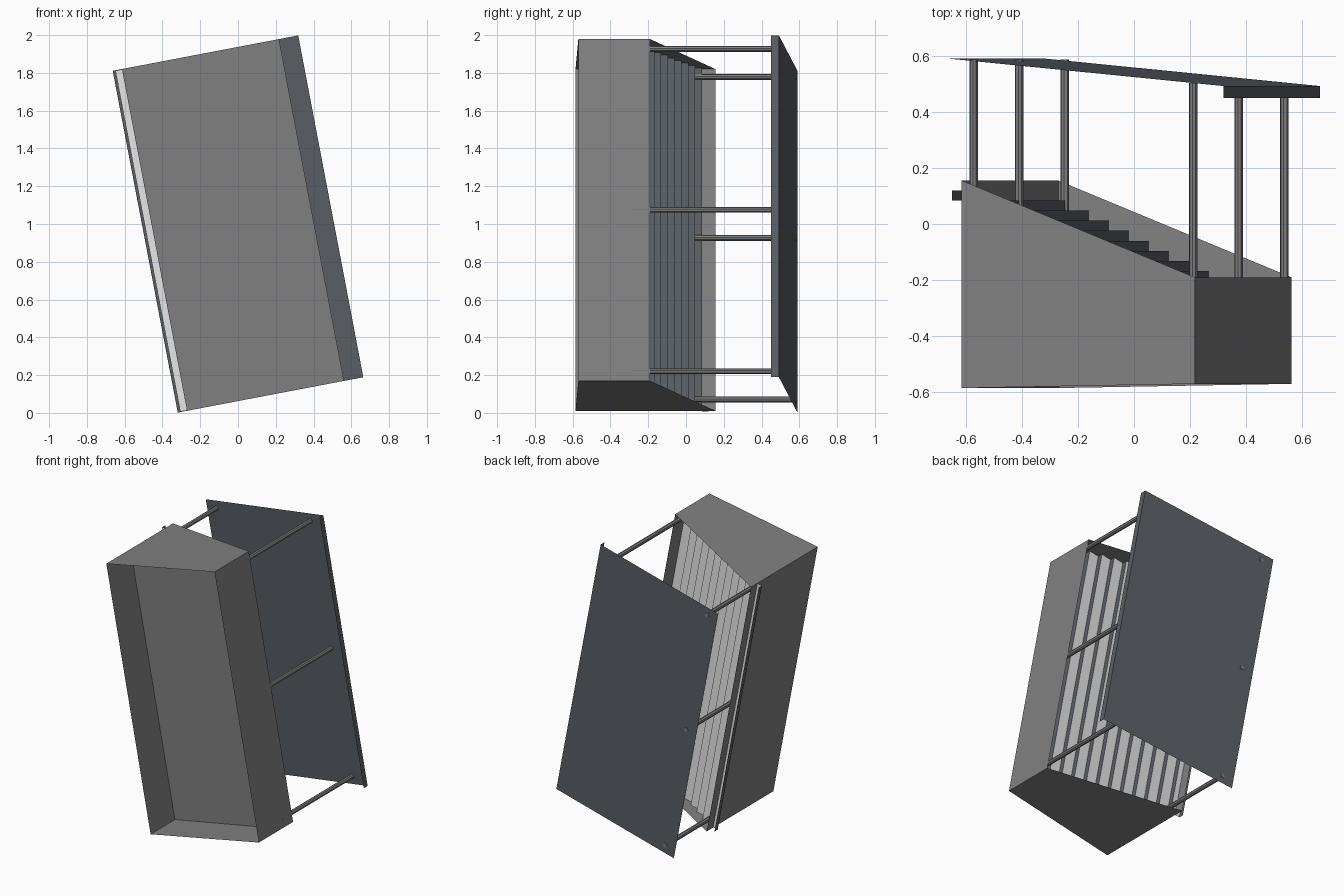
import bpy, bmesh, math
from mathutils import Matrix

cube = bpy.data.objects.get("Cube")
if cube:
    bpy.data.objects.remove(cube, do_unlink=True)

# Local frame: x = depth of the stand, y = its height, z = its length
PLACE = Matrix.Translation((0, 0, 1)) @ Matrix.Rotation(math.radians(-10.78), 4, 'Y')
HALF = 0.921


def material(name, rgb):
    m = bpy.data.materials.new(name)
    m.use_nodes = True
    m.diffuse_color = (*rgb, 1)
    m.node_tree.nodes["Principled BSDF"].inputs["Base Color"].default_value = (*rgb, 1)
    return m


GREY = material("concrete_grey", (0.216, 0.216, 0.216))
SLATE = material("slate_blue", (0.10, 0.112, 0.129))
PALE = material("pale_tread", (0.80, 0.80, 0.80))


def finish(name, bm, mats):
    mesh = bpy.data.meshes.new(name)
    bm.transform(PLACE)
    bm.to_mesh(mesh)
    bm.free()
    for m in mats:
        mesh.materials.append(m)
    obj = bpy.data.objects.new(name, mesh)
    bpy.context.collection.objects.link(obj)
    return obj


def sheet(name, profile, mats, half=HALF, rule=None):
    """Sweep an open (x, y) profile along the length as a thin sheet."""
    bm = bmesh.new()
    rows = [[bm.verts.new((x, y, z)) for z in (-half, half)] for x, y in profile]
    for a, b in zip(rows, rows[1:]):
        f = bm.faces.new((a[0], a[1], b[1], b[0]))
        if rule:
            f.material_index = rule(a[0].co, b[0].co)
    return finish(name, bm, mats)


# Outer walls: back, front and two sloped ends, open above and below
BACK, FRONT = -0.45, 0.396
sheet("back_wall", [(BACK, -0.585), (BACK, 0.155)], [GREY])
sheet("front_wall", [(FRONT, -0.19), (FRONT, -0.57)], [GREY])
for side, z in (("left", HALF), ("right", -HALF)):
    bm = bmesh.new()
    outline = [(BACK, -0.585), (FRONT, -0.57), (FRONT, -0.19), (BACK, 0.155)]
    face = bm.faces.new([bm.verts.new((x, y, z)) for x, y in outline])
    if z < 0:
        face.normal_flip()
    finish(side + "_end_wall", bm, [GREY])

# Raised floor inside the base
sheet("base_floor", [(BACK, -0.315), (FRONT, -0.315)], [GREY])

# Stepped seating: dark risers, pale treads
steps = []
for k in range(12):
    x, y = -0.486 + 0.0727 * k, 0.12 - 0.036 * k
    steps += [(x, y), (x, y - 0.036)]
steps.append((FRONT, steps[-1][1]))
sheet("seating_steps", steps, [SLATE, PALE], HALF - 0.002,
      lambda a, b: 0 if abs(a.x - b.x) < 0.001 else 1)

# Sloping roof with a drop edge along the front
sheet("roof", [(-0.5, 0.59), (0.5, 0.492), (0.5, 0.45)], [SLATE])

# Roof posts, three along each long side
for row, x, low, high in (("back", -0.416, 0.0, 0.586), ("front", 0.381, -0.29, 0.502)):
    for spot, z in (("right", -0.866), ("middle", 0.004), ("left", 0.871)):
        bm = bmesh.new()
        bmesh.ops.create_cone(bm, cap_ends=True, segments=8, radius1=0.0155,
                              radius2=0.0155, depth=high - low)
        bm.transform(Matrix.Translation((x, (low + high) / 2, z))
                     @ Matrix.Rotation(math.radians(90), 4, 'X'))
        finish(f"{row}_{spot}_post", bm, [GREY])
